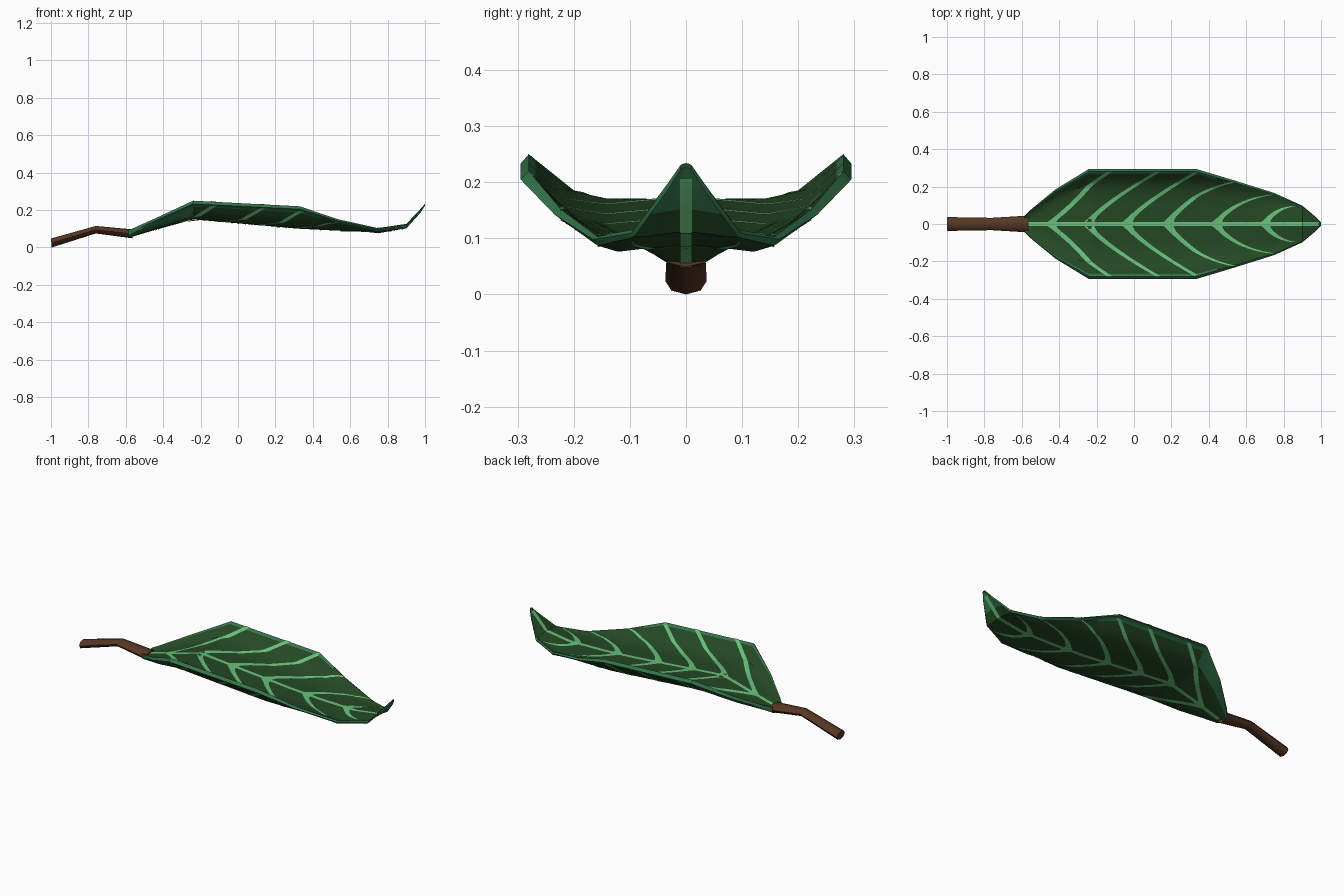
import bpy, bmesh, math
from mathutils import Vector

if "Cube" in bpy.data.objects:
    bpy.data.objects.remove(bpy.data.objects["Cube"])


def material(name, rgb):
    m = bpy.data.materials.new(name)
    m.diffuse_color = (*rgb, 1)
    m.use_nodes = True
    m.node_tree.nodes["Principled BSDF"].inputs["Base Color"].default_value = m.diffuse_color
    return m


DARK = material("dark leaf green", (0.018, 0.065, 0.018))
RIM = material("rim green", (0.035, 0.175, 0.07))
VEIN = material("pale vein green", (0.14, 0.52, 0.20))
BROWN = material("stem brown", (0.095, 0.038, 0.018))

# Leaf stations: x, half width, half thickness, mid-surface z at the V fractions
V = (0, 0.48, 0.73, 0.95, 1)
STATIONS = [
    (-0.585, 0.045, 0.016, 0.065, 0.067, 0.072, 0.078, 0.078),
    (-0.56, 0.07, 0.013, 0.072, 0.074, 0.081, 0.090, 0.089),
    (-0.42, 0.185, 0.010, 0.111, 0.114, 0.122, 0.156, 0.153),
    (-0.24, 0.295, 0.010, 0.160, 0.161, 0.177, 0.240, 0.233),
    (0.33, 0.295, 0.010, 0.110, 0.113, 0.137, 0.210, 0.205),
    (0.53, 0.235, 0.009, 0.099, 0.099, 0.111, 0.143, 0.143),
    (0.75, 0.166, 0.008, 0.096, 0.089, 0.084, 0.095, 0.098),
    (0.90, 0.098, 0.007, 0.119, 0.114, 0.110, 0.109, 0.109),
    (0.975, 0.035, 0.006, 0.199, 0.196, 0.193, 0.191, 0.191),
    (1.0, 0.010, 0.004, 0.230, 0.229, 0.228, 0.227, 0.227),
]


def station(x):
    x = min(max(x, STATIONS[0][0]), STATIONS[-1][0])
    for a, b in zip(STATIONS, STATIONS[1:]):
        if x <= b[0]:
            f = (x - a[0]) / (b[0] - a[0])
            return [p + (q - p) * f for p, q in zip(a, b)]
    return list(STATIONS[-1])


def leaf_point(x, v, side, lift=0.0):
    """Point on the upper (side 1) or under (side -1) face of the blade."""
    s = station(x)
    u = min(abs(v), 1)
    for i in range(4):
        if u <= V[i + 1]:
            f = (u - V[i]) / (V[i + 1] - V[i])
            z = s[3 + i] + (s[4 + i] - s[3 + i]) * f
            break
    thick = s[2] * min(1, (1 - u) / 0.05)
    return Vector((s[0], v * s[1], z + side * (thick + lift)))


def make(name, bm, mats, angle=35):
    me = bpy.data.meshes.new(name)
    bm.to_mesh(me)
    bm.free()
    for m in mats:
        me.materials.append(m)
    ob = bpy.data.objects.new(name, me)
    bpy.context.collection.objects.link(ob)
    bpy.context.view_layer.objects.active = ob
    ob.select_set(True)
    bpy.ops.object.shade_smooth_by_angle(angle=math.radians(angle))
    ob.select_set(False)
    return ob


def loft(bm, rings):
    rings = [[bm.verts.new(p) for p in r] for r in rings]
    n = len(rings[0])
    for a, b in zip(rings, rings[1:]):
        for i in range(n):
            j = (i + 1) % n
            bm.faces.new((a[i], a[j], b[j], b[i]))
    bm.faces.new(rings[0])
    bm.faces.new(rings[-1])
    bmesh.ops.recalc_face_normals(bm, faces=bm.faces)


# Leaf blade: closed thin loft
xs = []
for a, b in zip(STATIONS, STATIONS[1:]):
    n = max(2, round((b[0] - a[0]) / 0.03))
    xs += [a[0] + (b[0] - a[0]) * k / n for k in range(n)]
xs.append(STATIONS[-1][0])
half = (0, 0.16, 0.32, 0.48, 0.60, 0.73, 0.84, 0.91, 0.95, 1)
vs = [-v for v in reversed(half[1:])] + list(half)
bm = bmesh.new()
loft(bm, [[leaf_point(x, v, 1) for v in vs] +
          [leaf_point(x, v, -1) for v in reversed(vs[1:-1])] for x in xs])
# Lighter rim along the edge, broader underneath near the base and at the tip
for f in bm.faces:
    c = f.calc_center_median()
    u = abs(c.y) / station(c.x)[1]
    under = f.normal.z < 0
    if u > 0.90 and c.x < 0.45 or u > 0.95 or (under and (c.x < -0.24 and u > 0.7 or c.x > 0.92)):
        f.material_index = 1
make("leaf_blade", bm, [DARK, RIM])


# Veins: thin painted strips just off both faces of the blade
def strip(bm, lefts, rights):
    a = [bm.verts.new(p) for p in lefts]
    b = [bm.verts.new(p) for p in rights]
    return [bm.faces.new((a[i], b[i], b[i + 1], a[i + 1])) for i in range(len(a) - 1)]


SIDE_VEINS = [(-0.45, -0.13), (-0.245, 0.13), (-0.04, 0.34),
              (0.18, 0.53), (0.44, 0.75), (0.70, 0.89)]
bm = bmesh.new()
for side in (1, -1):
    faces = []
    mid = [x for x in xs if x < 0.99]
    w = [min(0.011, 0.5 * station(x)[1]) for x in mid]
    faces += strip(bm, *[[leaf_point(x, k * h / station(x)[1], side, 0.002)
                          for x, h in zip(mid, w)] for k in (-1, 1)])
    for x0, x1 in SIDE_VEINS:
        for mirror in (1, -1):
            edges = ([], [])
            for k in range(29):
                t = k / 28
                x = x0 + (x1 - x0) * t ** 1.3
                y = 0.95 * t * station(x)[1]
                w = 0.019 - 0.005 * t + 0.012 * max(0, 1 - t * 8)
                for e, d in zip(edges, (-w, w)):
                    v = min(0.97, y / station(x + d)[1])
                    e.append(leaf_point(x + d, mirror * v, side, 0.0025))
            faces += strip(bm, *edges)
    for f in faces:
        f.normal_update()
        if f.normal.z * side < 0:
            f.normal_flip()
make("leaf_veins", bm, [VEIN])

# Stem: bent, flattened eight-sided tube
bm = bmesh.new()
loft(bm, [[(x + dx * math.sin(a), ry * math.cos(a), z + rz * math.sin(a))
           for a in [k * math.pi / 4 for k in range(8)]]
          for x, z, ry, rz, dx in ((-0.998, 0.024, 0.037, 0.024, -0.002),
                                   (-0.76, 0.095, 0.033, 0.02, 0),
                                   (-0.565, 0.073, 0.045, 0.024, 0))])
make("stem", bm, [BROWN], 50)
